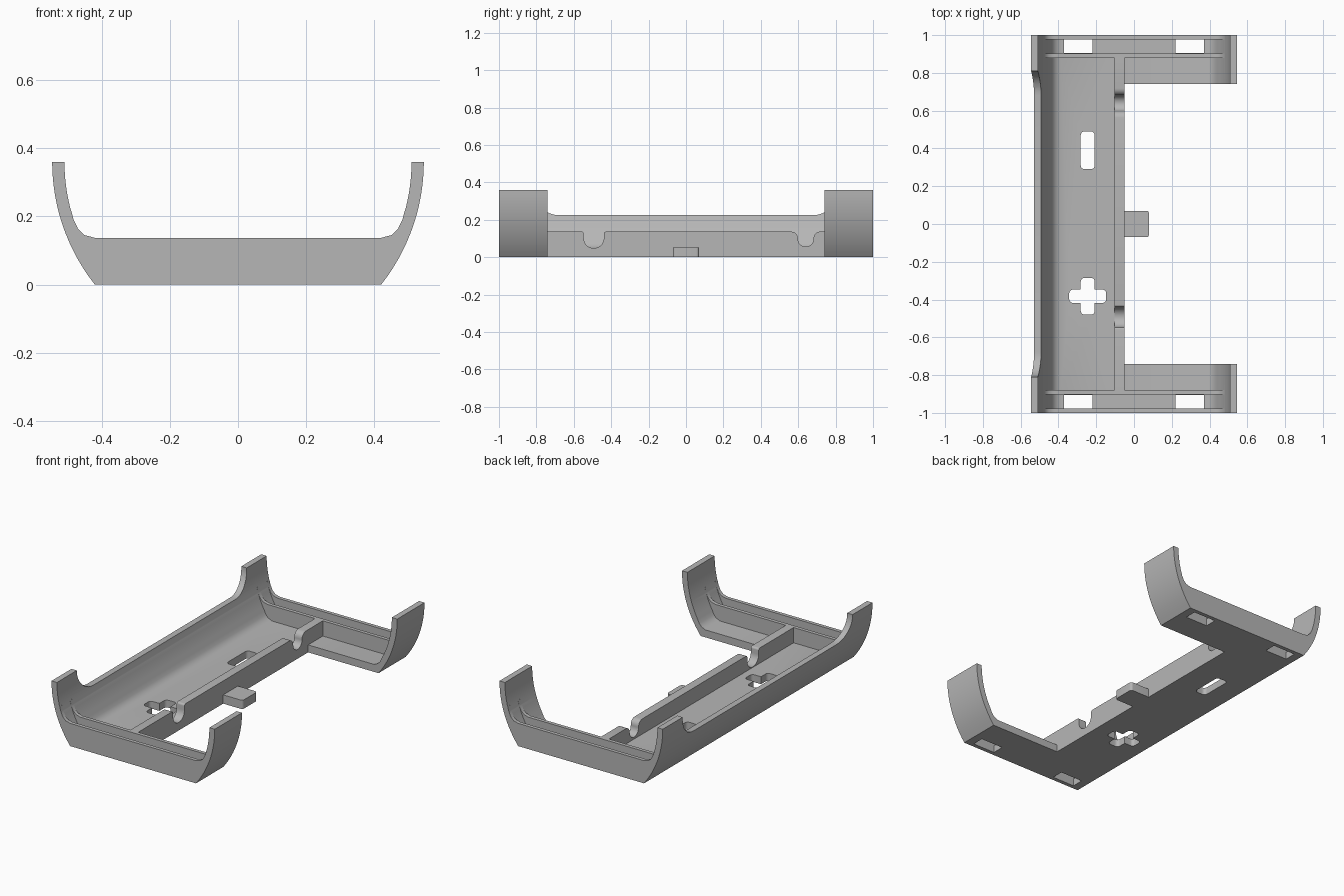
import bpy, bmesh
from math import sin, cos, pi, sqrt, radians
from mathutils import Vector

cube = bpy.data.objects.get("Cube")
if cube:
    bpy.data.objects.remove(cube, do_unlink=True)

grey = bpy.data.materials.new("plain grey")
grey.use_nodes = True
grey.diffuse_color = (0.47, 0.47, 0.47, 1)
grey.node_tree.nodes["Principled BSDF"].inputs["Base Color"].default_value = grey.diffuse_color

TOP, FLOOR, WALL = 0.36, 0.045, 0.137
EDGE = -0.05          # open side of the floor
ARM = 0.74            # inner end of the short arms


def prism(name, outline, axis, a, b):
    """Extrude a closed 2D outline along an axis from a to b."""
    place = {"x": lambda u, v: (a, u, v),
             "y": lambda u, v: (u, a, v),
             "z": lambda u, v: (u, v, a)}[axis]
    shift = Vector([(b - a) * (axis == k) for k in "xyz"])
    bm = bmesh.new()
    face = bm.faces.new([bm.verts.new(place(u, v)) for u, v in outline])
    ext = bmesh.ops.extrude_face_region(bm, geom=[face])
    moved = [g for g in ext["geom"] if isinstance(g, bmesh.types.BMVert)]
    bmesh.ops.translate(bm, verts=moved, vec=shift)
    bmesh.ops.recalc_face_normals(bm, faces=bm.faces)
    mesh = bpy.data.meshes.new(name)
    bm.to_mesh(mesh)
    bm.free()
    mesh.materials.append(grey)
    obj = bpy.data.objects.new(name, mesh)
    bpy.context.collection.objects.link(obj)
    return obj


def combine(target, other, mode):
    """Apply a boolean and discard the helper."""
    mod = target.modifiers.new("join", "BOOLEAN")
    mod.operation, mod.solver, mod.object = mode, "EXACT", other
    bpy.context.view_layer.objects.active = target
    bpy.ops.object.modifier_apply(modifier=mod.name)
    bpy.data.objects.remove(other, do_unlink=True)


def rect(u0, u1, v0, v1):
    return [(u0, v0), (u1, v0), (u1, v1), (u0, v1)]


def arc(cu, cv, r, start, end, n=10):
    angles = [radians(start + (end - start) * i / n) for i in range(n + 1)]
    return [(cu + r * cos(t), cv + r * sin(t)) for t in angles]


def rounded(u0, u1, v0, v1, r):
    return (arc(u1 - r, v1 - r, r, 0, 90, 5) + arc(u0 + r, v1 - r, r, 90, 180, 5)
            + arc(u0 + r, v0 + r, r, 180, 270, 5) + arc(u1 - r, v0 + r, r, 270, 360, 5))


def side_curve(r, z0, z1, n=14):
    """Curved side of the cradle, from height z0 to z1."""
    heights = [z0 + (z1 - z0) * i / n for i in range(n + 1)]
    return [(sqrt(r * r - (TOP - z) ** 2) - 0.036, z) for z in heights]


def mirrored(half):
    return half + [(-x, z) for x, z in reversed(half)]


# Cradle shell: curved channel running front to back
outer = side_curve(0.581, 0, TOP)
inner = side_curve(0.545, TOP, 0.095) + [(0.43, 0.073), (0.415, 0.057), (0.39, FLOOR)]
body = prism("cradle_shell", mirrored(outer + inner), "y", -1, 1)

# Open side between the two short arms
combine(body, prism("side_opening", rect(EDGE, 1, -ARM, ARM), "z", -1, 1), "DIFFERENCE")

# Lowered rim of the long side, with rounded ends
rim = [(-0.81, 0.6)] + arc(-0.68, 0.355, 0.13, 180, 270) + arc(0.68, 0.355, 0.13, 270, 360) + [(0.81, 0.6)]
combine(body, prism("rim_cut", rim, "x", -1, -0.2), "DIFFERENCE")

# End walls and inner ribs, blended into the arms
blend = [(0.49, 0.22), (0.482, 0.19), (0.469, 0.163), (0.45, 0.145), (0.42, WALL)]
cross = mirrored([(0.41, 0.02)] + side_curve(0.565, 0.04, 0.22, 8) + blend)
for s in (-1, 1):
    for name, a, b in (("end_wall", 0.978, 1), ("inner_rib", 0.88, 0.902)):
        combine(body, prism(name, cross, "y", s * a, s * b), "UNION")


def notch(y, r, z, flare):
    """Rounded notch with softened lips, listed in rising y."""
    left = arc(y - r - flare, WALL - flare, flare, 90, 0, 5)
    right = arc(y + r + flare, WALL - flare, flare, 180, 90, 5)
    return left + arc(y, z, r, 180, 360, 14) + right


# Long divider with two cable notches
divider = ([(-0.89, 0.02), (-0.89, WALL)] + notch(-0.493, 0.054, 0.102, 0.012)
           + notch(0.64, 0.042, 0.098, 0.036) + [(0.89, WALL), (0.89, 0.02)])
combine(body, prism("divider", divider, "x", -0.102, EDGE), "UNION")

# Small side tab
combine(body, prism("side_tab", rounded(-0.09, 0.08, -0.07, 0.07, 0.015), "z", 0, 0.053), "UNION")

# Floor openings: strap slots, key slot and cross
for s in (-1, 1):
    for x in (-1, 1):
        u, v = sorted((x * 0.22, x * 0.37)), sorted((s * 0.904, s * 0.976))
        combine(body, prism("strap_slot", rect(*u, *v), "z", -0.1, 0.12), "DIFFERENCE")
for hole in (rounded(-0.282, -0.208, 0.29, 0.49, 0.02),
             rounded(-0.282, -0.208, -0.48, -0.285, 0.02),
             rounded(-0.343, -0.147, -0.418, -0.347, 0.02)):
    combine(body, prism("floor_hole", hole, "z", -0.1, 0.12), "DIFFERENCE")

# Smooth curves, sharp edges
bpy.ops.object.select_all(action="DESELECT")
body.select_set(True)
bpy.context.view_layer.objects.active = body
bpy.ops.object.shade_smooth_by_angle(angle=radians(30))
